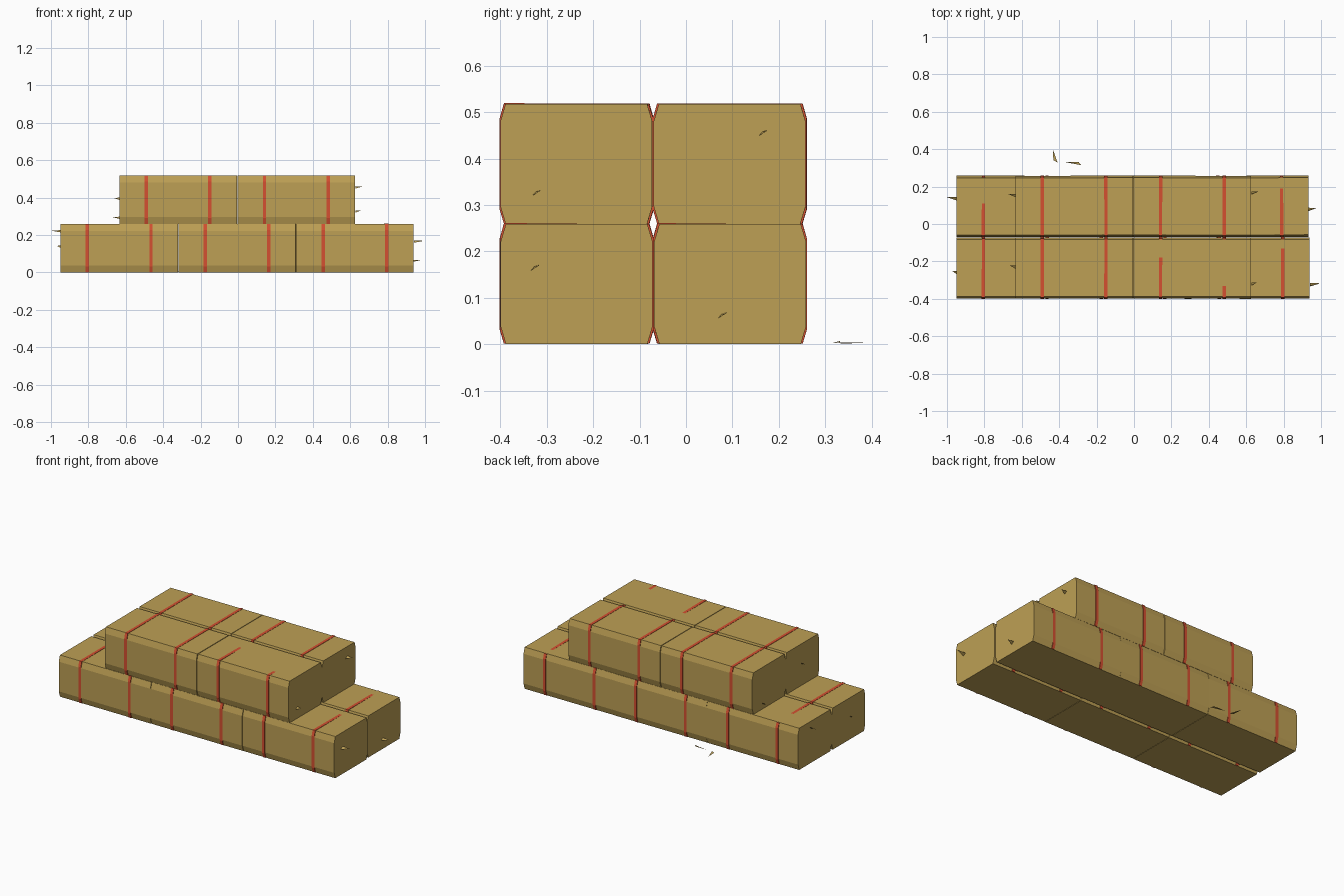
import bpy, bmesh, random
from mathutils import Vector, Matrix

if "Cube" in bpy.data.objects:
    bpy.data.objects.remove(bpy.data.objects["Cube"])

random.seed(4)


def material(name, rgb):
    m = bpy.data.materials.new(name)
    m.diffuse_color = (*rgb, 1)
    m.use_nodes = True
    m.node_tree.nodes["Principled BSDF"].inputs["Base Color"].default_value = m.diffuse_color
    return m


HAY = material("dry_hay", (0.51, 0.35, 0.09))
TWINE = material("red_twine", (0.66, 0.08, 0.03))


def add_object(name, bm, mat, matrix=Matrix()):
    bmesh.ops.recalc_face_normals(bm, faces=bm.faces)
    me = bpy.data.meshes.new(name)
    bm.to_mesh(me)
    bm.free()
    me.materials.append(mat)
    ob = bpy.data.objects.new(name, me)
    ob.matrix_world = matrix
    bpy.context.collection.objects.link(ob)
    return ob


def prism(profile, x0, x1):
    """Extrude a (y, z) profile along x."""
    bm = bmesh.new()
    a = [bm.verts.new((x0, y, z)) for y, z in profile]
    b = [bm.verts.new((x1, y, z)) for y, z in profile]
    bm.faces.new(a)
    bm.faces.new(b)
    n = len(a)
    for i in range(n):
        bm.faces.new((a[i], a[(i + 1) % n], b[(i + 1) % n], b[i]))
    return bm


def octagon(hy, hz, cy, cz):
    """Rectangle with cut corners, counter-clockwise."""
    return [(hy, -hz + cz), (hy, hz - cz), (hy - cy, hz), (-hy + cy, hz),
            (-hy, hz - cz), (-hy, -hz + cz), (-hy + cy, -hz), (hy - cy, -hz)]


LENGTH, HY, HZ = 0.628, 0.1635, 0.129
# twine that sinks into the hay behind this local y: (layer, row, bale, side)
SINK = {(0, 0, 2, 1): 0.105, (0, 1, 0, -1): 0.015, (0, 1, 2, 1): 0.095,
        (1, 0, 1, -1): 0.055, (1, 0, 1, 1): -0.095}


def bale(layer, row, i, x):
    tag = f"{layer}_{row}_{i}"
    place = (Matrix.Translation((x, (-0.2355, 0.0945)[row], 0.1295 + 0.259 * layer))
             @ Matrix.Rotation(random.uniform(-0.003, 0.003), 4, 'Z'))
    add_object("hay_bale_" + tag, prism(octagon(HY, HZ, 0.011, 0.037),
                                        -LENGTH / 2, LENGTH / 2), HAY, place)
    # two twine bands, a little proud of the hay
    for side in (-1, 1):
        prof = octagon(HY + 0.002, HZ - 0.0005, 0.009, 0.03)
        cut = SINK.get((layer, row, i, side))
        for k in (2, 3):
            y, z = prof[k]
            rise = 0.0015 if cut is None else 0.01 * (cut - y)
            prof[k] = (y, HZ + rise)
        xs = side * 0.17
        add_object(f"twine_{tag}_{'left' if side < 0 else 'right'}",
                   prism(prof, xs - 0.009, xs + 0.009), TWINE, place)


# bottom layer of 2 x 3, top layer of 2 x 2
for row in range(2):
    for i, x in enumerate((-0.635, -0.005, 0.625)):
        bale(0, row, i, x - (0.006 if row and i == 2 else 0))
    for i, x in enumerate((-0.32, 0.312)):
        bale(1, row, i, x)


def straw(name, base, tip, width):
    """Thin pointed sliver from base to tip."""
    base, tip, width = Vector(base), Vector(tip), Vector(width)
    thick = (tip - base).cross(width).normalized() * 0.003
    bm = bmesh.new()
    p = [bm.verts.new(v) for v in (base - width, base + width, base + thick, tip)]
    for f in ((0, 1, 2), (0, 1, 3), (1, 2, 3), (0, 2, 3)):
        bm.faces.new([p[j] for j in f])
    add_object(name, bm, HAY)


# loose straws sticking out of the bale ends: end x, tip x, y, z
ENDS = [(0.94, 0.998, -0.325, 0.165), (0.932, 0.978, 0.078, 0.062),
        (0.628, 0.667, 0.166, 0.455), (0.628, 0.655, -0.322, 0.326),
        (-0.948, -1.0, 0.135, 0.22), (-0.948, -0.97, -0.26, 0.138),
        (-0.633, -0.666, -0.23, 0.394), (-0.633, -0.672, 0.152, 0.292)]
for n, (x0, x1, y, z) in enumerate(ENDS):
    straw(f"loose_straw_{n}", (x0, y, z), (x1, y + 0.008, z + 0.004),
          (0.0, 0.009, 0.006))

# two straws fallen on the ground behind
straw("ground_straw_0", (-0.42, 0.335, 0.004), (-0.434, 0.40, 0.004), (0.011, -0.006, 0))
straw("ground_straw_1", (-0.335, 0.332, 0.004), (-0.28, 0.314, 0.002), (0.038, 0.0, 0))
